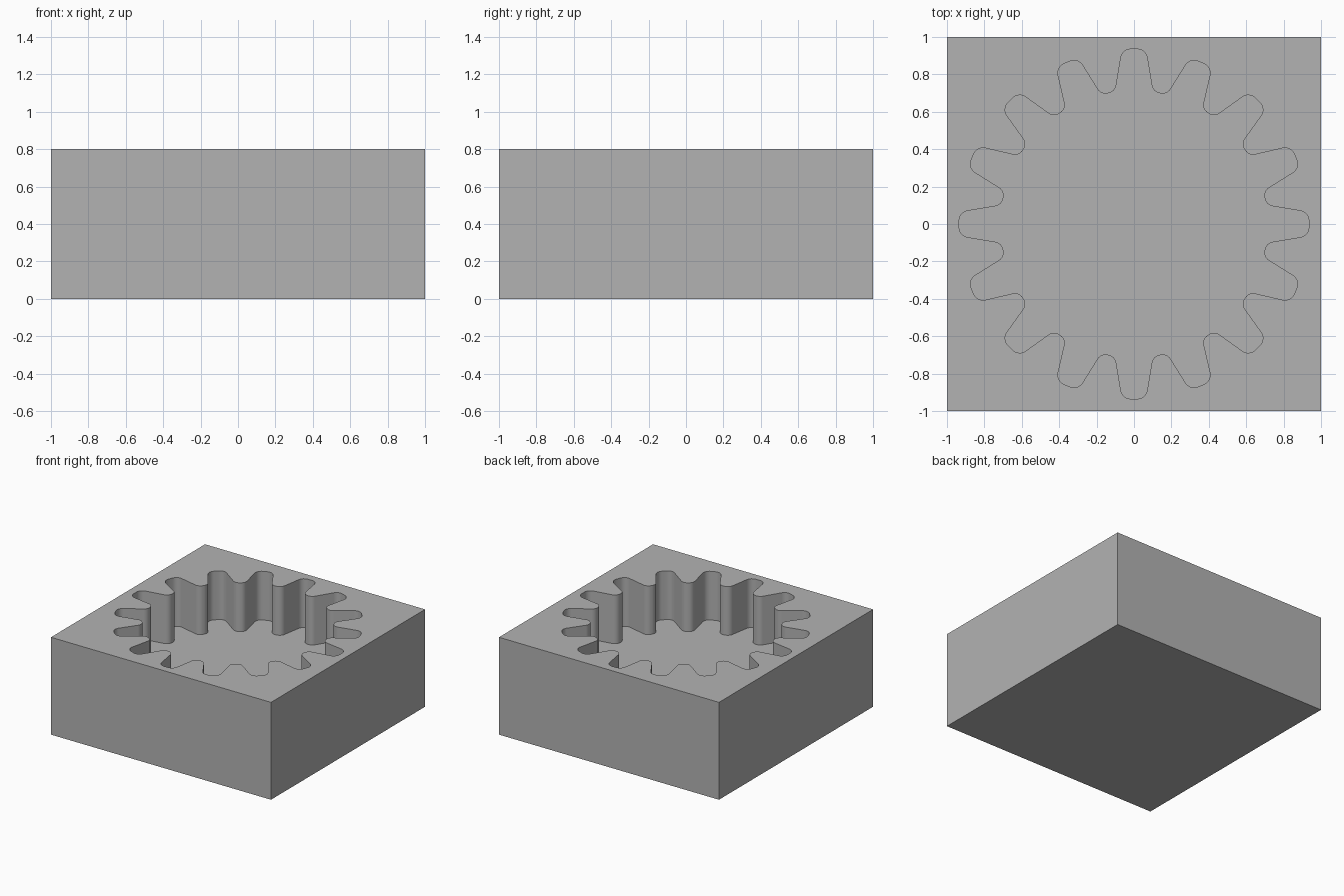
import bpy
import bmesh
import math
from mathutils import Vector

LOBES = 16
HEIGHT, FLOOR = 0.8, 0.4

cube = bpy.data.objects.get("Cube")
if cube:
    bpy.data.objects.remove(cube, do_unlink=True)

grey = bpy.data.materials.new("plain grey")
grey.use_nodes = True
colour = (0.45, 0.45, 0.45, 1)
grey.diffuse_color = colour
grey.node_tree.nodes["Principled BSDF"].inputs["Base Color"].default_value = colour


def polar(radius, degrees):
    a = math.radians(degrees)
    return Vector((radius * math.cos(a), radius * math.sin(a), 0))


def fillet(before, corner, after, reach, steps=6):
    """Circular arc tangent to both edges, starting `reach` from the corner."""
    u, v = (before - corner).normalized(), (after - corner).normalized()
    half = u.angle(v) / 2
    centre = corner + (u + v).normalized() * reach / math.cos(half)
    radius = reach * math.tan(half)
    start = (corner + u * reach - centre).normalized()
    end = (corner + v * reach - centre).normalized()
    return [centre + start.lerp(end, i / steps).normalized() * radius
            for i in range(steps + 1)]


def gear_outline():
    """Rounded gear: wide outer lobes, narrow inner tips."""
    corners = []
    for i in range(LOBES):
        axis = i * 360 / LOBES
        for radius, offset, reach in ((0.714, -8.13, 0.034), (0.937, -3.85, 0.045),
                                      (0.937, 3.85, 0.045), (0.714, 8.13, 0.034)):
            corners.append((polar(radius, axis + offset), reach))
    points = []
    for i, (corner, reach) in enumerate(corners):
        after = corners[(i + 1) % len(corners)][0]
        points += fillet(corners[i - 1][0], corner, after, reach)
    return points


def ring(bm, outline, z):
    return [bm.verts.new((p[0], p[1], z)) for p in outline]


def walls(bm, first, second):
    for i in range(len(first)):
        bm.faces.new((first[i - 1], first[i], second[i], second[i - 1]))


def loop_edges(bm, verts):
    return [bm.edges.get((verts[i - 1], verts[i])) for i in range(len(verts))]


bm = bmesh.new()

# Square block: underside and four sides
square = [(-1, -1), (1, -1), (1, 1), (-1, 1)]
base, rim = ring(bm, square, 0), ring(bm, square, HEIGHT)
bm.faces.new(base[::-1])
walls(bm, base, rim)

# Gear-shaped pocket: flat floor and upright walls
gear = gear_outline()
pocket_floor, pocket_rim = ring(bm, gear, FLOOR), ring(bm, gear, HEIGHT)
bm.faces.new(pocket_floor)
walls(bm, pocket_rim, pocket_floor)

# Top surface between the block's edge and the pocket
bmesh.ops.triangle_fill(bm, use_beauty=True, normal=(0, 0, 1),
                        edges=loop_edges(bm, rim) + loop_edges(bm, pocket_rim))
bmesh.ops.recalc_face_normals(bm, faces=bm.faces)

mesh = bpy.data.meshes.new("mould_block")
bm.to_mesh(mesh)
bm.free()
mesh.materials.append(grey)
block = bpy.data.objects.new("mould_block", mesh)
bpy.context.collection.objects.link(block)

bpy.ops.object.select_all(action="DESELECT")
block.select_set(True)
bpy.context.view_layer.objects.active = block
bpy.ops.object.shade_smooth_by_angle(angle=math.radians(30))
